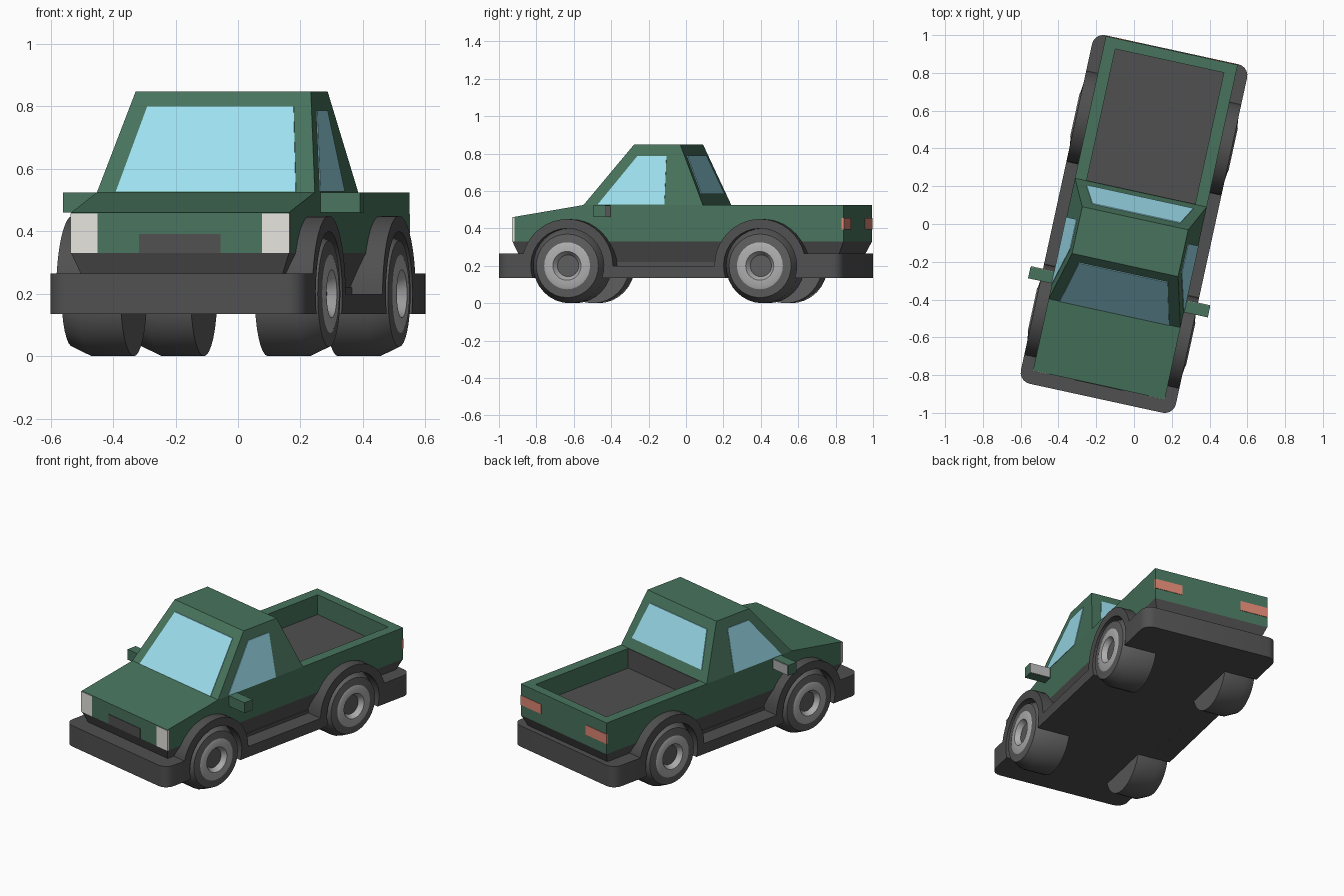
import bpy, bmesh
from math import sin, cos, pi, radians
from mathutils import Matrix

if "Cube" in bpy.data.objects:
    bpy.data.objects.remove(bpy.data.objects["Cube"])

TURN = Matrix.Rotation(radians(-12.3), 4, 'Z')   # whole truck is turned on the ground


def material(name, r, g, b):
    m = bpy.data.materials.new(name)
    m.diffuse_color = (r, g, b, 1)
    m.use_nodes = True
    m.node_tree.nodes["Principled BSDF"].inputs["Base Color"].default_value = m.diffuse_color
    return m


GREEN = material("green_paint", .065, .175, .11)
DARK = material("dark_trim", .08, .08, .08)
TYRE = material("tyre_grey", .11, .11, .11)
RIM = material("rim_grey", .42, .42, .42)
GLASS = material("glass", .34, .75, .87)
WHITE = material("headlight", .78, .77, .72)
RED = material("tail_light", .72, .24, .17)


def build(name, verts, faces, mat, smooth=False):
    me = bpy.data.meshes.new(name)
    me.from_pydata([TURN @ Matrix.Translation(v).translation for v in verts], [], faces)
    bm = bmesh.new()
    bm.from_mesh(me)
    bmesh.ops.recalc_face_normals(bm, faces=bm.faces)
    bm.to_mesh(me)
    bm.free()
    me.materials.append(mat)
    ob = bpy.data.objects.new(name, me)
    bpy.context.collection.objects.link(ob)
    if smooth:
        bpy.ops.object.select_all(action='DESELECT')
        bpy.context.view_layer.objects.active = ob
        ob.select_set(True)
        bpy.ops.object.shade_smooth_by_angle(angle=radians(32))
    return ob


def loft(name, a, b, mat, smooth=False):
    """Solid between two matching outlines."""
    n = len(a)
    faces = [(i, (i + 1) % n, n + (i + 1) % n, n + i) for i in range(n)]
    faces += [tuple(range(n)), tuple(range(n, 2 * n))]
    return build(name, list(a) + list(b), faces, mat, smooth)


def rect(x, y0, y1, z):
    return [(-x, y0, z), (x, y0, z), (x, y1, z), (-x, y1, z)]


def side_prism(name, profile, x0, x1, mat, smooth=False):
    return loft(name, [(x0, y, z) for y, z in profile], [(x1, y, z) for y, z in profile], mat, smooth)


def box(name, x0, x1, y0, y1, z0, z1, mat):
    return side_prism(name, [(y0, z0), (y1, z0), (y1, z1), (y0, z1)], x0, x1, mat)


def arc(cy, r, a0, a1, n):
    return [(cy + r * cos(radians(a0 + (a1 - a0) * i / n)),
             .2 + r * sin(radians(a0 + (a1 - a0) * i / n))) for i in range(n + 1)]


FRONT, REAR = -.558, .497      # axle positions

# Painted body with the load bed cut out
body = side_prism("body", [(-.872, .33), (-.872, .46), (-.483, .525), (.94, .525), (.94, .33)],
                  -.357, .357, GREEN)
cutter = box("bed_cutter", -.294, .294, .17, .884, .40, .7, GREEN)
cutter.hide_render = True
mod = body.modifiers.new("bed", 'BOOLEAN')
mod.object, mod.operation, mod.solver = cutter, 'DIFFERENCE', 'EXACT'
bpy.context.view_layer.objects.active = body
bpy.ops.object.modifier_apply(modifier="bed")
bpy.data.objects.remove(cutter)
box("bed_floor", -.294, .294, .17, .884, .385, .402, DARK)
box("bed_front_panel", -.294, .294, .165, .173, .40, .524, DARK)

# Cab
loft("cab", rect(.357, -.483, .17, .525), rect(.287, -.222, .031, .848), GREEN)


def cab_y(z, base, top):
    return base + (top - base) * (z - .525) / .323


def cab_x(z):
    return .357 - .07 * (z - .525) / .323


# Windows lie on the sloping cab faces
def pane(name, pts, push):
    dx, dy = push
    loft(name, [(x + dx, y + dy, z) for x, y, z in pts], [(x - dx, y - dy, z) for x, y, z in pts], GLASS)


def end_window(name, z0, z1, w0, w1, base, top, dy):
    y0, y1 = cab_y(z0, base, top), cab_y(z1, base, top)
    pane(name, [(-w0, y0, z0), (w0, y0, z0), (w1, y1, z1), (-w1, y1, z1)], (0, dy))


end_window("windshield", .527, .80, .295, .24, -.483, -.222, -.004)
end_window("rear_window", .583, .79, .29, .238, .17, .031, .004)

# Lower body tapering under the paint
loft("lower_body", rect(.305, -.82, .88, .2), rect(.357, -.872, .94, .33), DARK)
box("floor_plate", -.32, .32, -.80, .75, .135, .22, DARK)


# Bumpers with rounded outer corners
def bumper(name, y_in, y_out):
    s, r, w = (1 if y_out > 0 else -1), .06, .42
    pts = [(w, y_in)]
    for cx, a0 in ((w - r, 0), (r - w, 90)):
        for i in range(6):
            a = radians(a0 + 18 * i)
            pts.append((cx + r * cos(a), y_out - s * r + s * r * sin(a)))
    pts.append((-w, y_in))
    loft(name, [(x, y, .135) for x, y in pts], [(x, y, .265) for x, y in pts], DARK, True)


bumper("front_bumper", -.765, -.944)
bumper("rear_bumper", .704, .944)

# Side trim: wheel arches joined by a low skirt
trim = ([(FRONT - .25, .135)] + arc(FRONT, .2, 199, -19, 20) + arc(REAR, .2, 199, -19, 20)
        + [(REAR + .25, .135)] + arc(REAR, .25, 15, 180, 18) + arc(FRONT, .25, 0, 165, 18))


# Lathe around the axle
def wheel_part(name, s, y, profile, mat, n=32):
    k = len(profile)
    verts = [(s * x, y + r * cos(2 * pi * i / n), .2 + r * sin(2 * pi * i / n))
             for i in range(n) for x, r in profile]
    faces = [(i * k + j, i * k + j + 1, (i + 1) % n * k + j + 1, (i + 1) % n * k + j)
             for i in range(n) for j in range(k - 1)]
    faces += [tuple(i * k for i in range(n)), tuple(i * k + k - 1 for i in range(n))]
    build(name, verts, faces, mat, True)


for s, side in ((-1, "left"), (1, "right")):
    side_prism(side + "_arch_trim", trim, s * .30, s * .42, DARK, True)
    for y, end in ((FRONT, "front"), (REAR, "rear")):
        tag = f"{end}_{side}_"
        wheel_part(tag + "tyre", s, y, [(.22, .2), (.357, .2), (.42, .17), (.425, .125), (.40, .12)], TYRE)
        wheel_part(tag + "rim", s, y, [(.39, .128), (.424, .128), (.429, .115), (.429, .077),
                                       (.395, .055)], RIM)
    # Side window
    z0, z1 = .527, .787
    a, b = s * cab_x(z0), s * cab_x(z1)
    pane(side + "_window", [(a, -.406, z0), (a, -.04, z0), (b, -.041, z1), (b, -.20, z1)], (s * .003, 0))
    # Door mirror
    box(side + "_mirror", s * .33, s * .487, -.40, -.338, .46, .525, GREEN)
    box(side + "_mirror_glass", s * .365, s * .485, -.34, -.334, .462, .523, RIM)
    # Lights
    box(side + "_headlight", s * .27, s * .359, -.875, -.86, .331, .457, WHITE)
    box(side + "_tail_light", s * .185, s * .358, .93, .943, .395, .455, RED)

# Grille
box("grille", -.133, .133, -.875, -.86, .331, .392, DARK)
